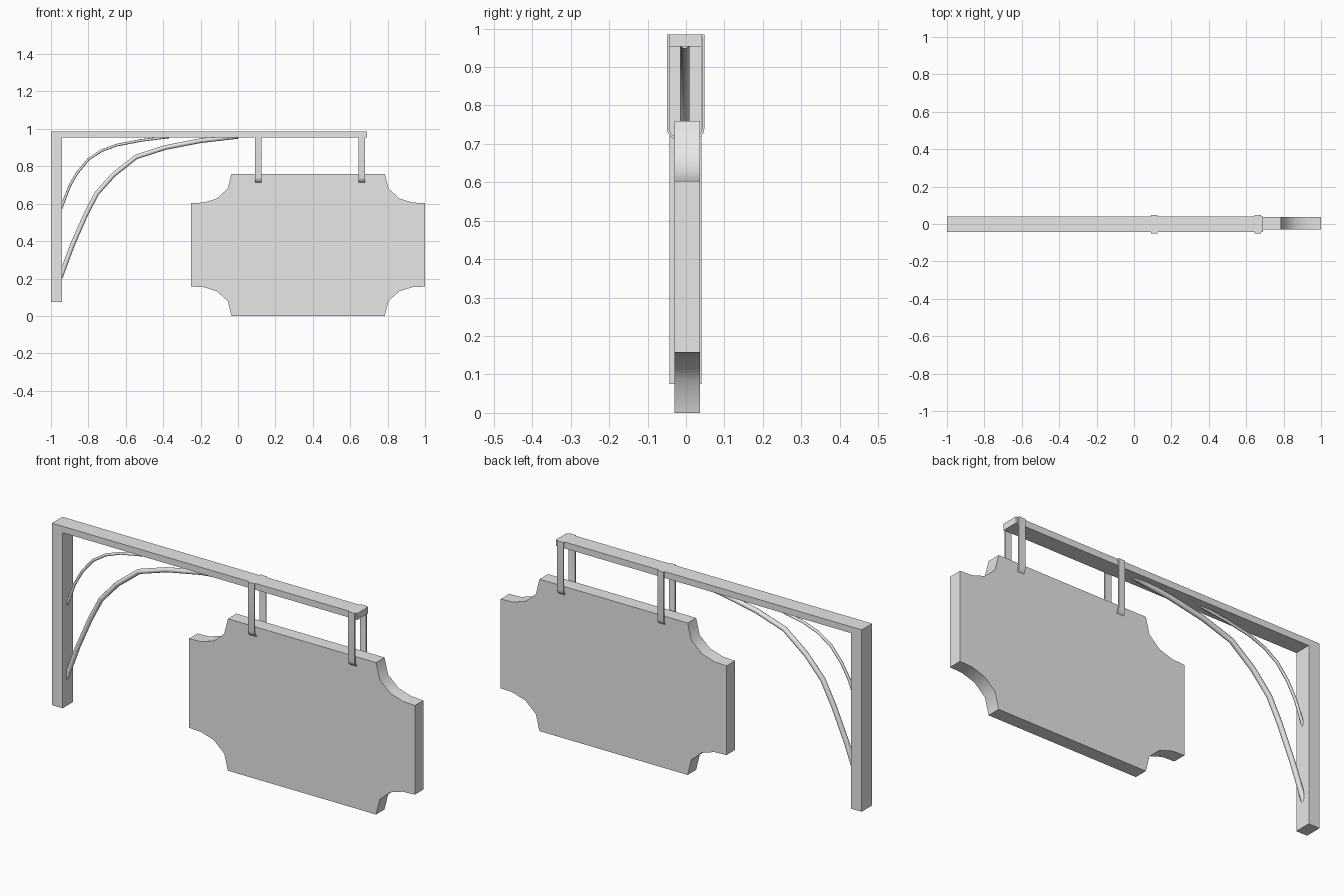
import bpy, bmesh
from math import sin, cos, pi, radians

cube = bpy.data.objects.get("Cube")
if cube:
    bpy.data.objects.remove(cube, do_unlink=True)

grey = bpy.data.materials.new("light_grey")
grey.use_nodes = True
colour = (0.8, 0.8, 0.8, 1)
grey.diffuse_color = colour
grey.node_tree.nodes["Principled BSDF"].inputs["Base Color"].default_value = colour


def finish(name, bm, angle=None):
    bmesh.ops.recalc_face_normals(bm, faces=bm.faces[:])
    mesh = bpy.data.meshes.new(name)
    bm.to_mesh(mesh)
    bm.free()
    mesh.materials.append(grey)
    ob = bpy.data.objects.new(name, mesh)
    bpy.context.collection.objects.link(ob)
    if angle:
        bpy.ops.object.select_all(action='DESELECT')
        ob.select_set(True)
        bpy.context.view_layer.objects.active = ob
        bpy.ops.object.shade_smooth_by_angle(angle=radians(angle))
    return ob


def extrude_outline(name, points, shift, angle=None):
    """Fill a closed outline and extrude it by the shift vector."""
    bm = bmesh.new()
    face = bm.faces.new([bm.verts.new(p) for p in points])
    top = bmesh.ops.extrude_face_region(bm, geom=[face])["geom"]
    bmesh.ops.translate(bm, vec=shift,
                        verts=[v for v in top if isinstance(v, bmesh.types.BMVert)])
    return finish(name, bm, angle)


# Wall post and beam: one L-shaped frame
frame = [(-1, 0.075), (-0.94, 0.075), (-0.94, 0.953), (0.69, 0.953), (0.69, 0.985), (-1, 0.985)]
extrude_outline("post_and_beam", [(x, -0.043, z) for x, z in frame], (0, 0.083, 0))

# Sign board: one scooped corner mirrored to all four
corner = [(0.625, 0.223), (0.558, 0.226), (0.488, 0.248), (0.43, 0.3), (0.41, 0.38)]
outline = []
for sx, sz in ((1, 1), (-1, 1), (-1, -1), (1, -1)):
    pts = corner if sx * sz > 0 else corner[::-1]
    outline += [(0.375 + sx * x, -0.03, 0.38 + sz * z) for x, z in pts]
extrude_outline("sign_board", outline, (0, 0.067, 0), 40)


# Curved braces: round bars swept along a path
def brace(name, points, radius):
    curve = bpy.data.curves.new(name, 'CURVE')
    curve.dimensions = '3D'
    curve.bevel_depth = radius
    curve.bevel_resolution = 2
    curve.use_fill_caps = True
    spline = curve.splines.new('POLY')
    spline.points.add(len(points) - 1)
    for p, (x, z) in zip(spline.points, points):
        p.co = (x, -0.003, z, 1)
    spline.use_smooth = True
    curve.materials.append(grey)
    ob = bpy.data.objects.new(name, curve)
    bpy.context.collection.objects.link(ob)
    bpy.ops.object.select_all(action='DESELECT')
    ob.select_set(True)
    bpy.context.view_layer.objects.active = ob
    bpy.ops.object.convert(target='MESH')


brace("large_brace", [(-0.95, 0.205), (-0.885, 0.38), (-0.815, 0.54), (-0.755, 0.655), (-0.665, 0.755),
                      (-0.545, 0.85), (-0.39, 0.9), (-0.2, 0.937), (0, 0.96)], 0.0125)
brace("small_brace", [(-0.95, 0.565), (-0.9, 0.695), (-0.86, 0.765), (-0.8, 0.837), (-0.73, 0.883),
                      (-0.65, 0.913), (-0.52, 0.938), (-0.37, 0.957)], 0.007)


# Hanging straps: thin closed loops with rounded lower corners
def loop(half, bottom, top, radius):
    pts = [(half, top), (-half, top)]
    for side in (-1, 1):
        for i in range(5):
            a = pi / 2 * (i if side < 0 else 4 - i) / 4
            pts.append((side * (half - radius + radius * cos(a)),
                        bottom + radius - radius * sin(a)))
    return pts


def strap(name, x):
    bm = bmesh.new()
    outer = loop(0.049, 0.711, 0.985, 0.03)
    inner = loop(0.0425, 0.7175, 0.978, 0.0235)
    rings = [[bm.verts.new((x + dx, y - 0.001, z)) for y, z in pts]
             for dx, pts in ((-0.0175, outer), (0.0175, outer), (0.0175, inner), (-0.0175, inner))]
    n = len(outer)
    for a, b in zip(rings, rings[1:] + rings[:1]):
        for i in range(n):
            j = (i + 1) % n
            bm.faces.new((a[i], a[j], b[j], b[i]))
    finish(name, bm, 40)


strap("inner_strap", 0.1075)
strap("outer_strap", 0.6625)
